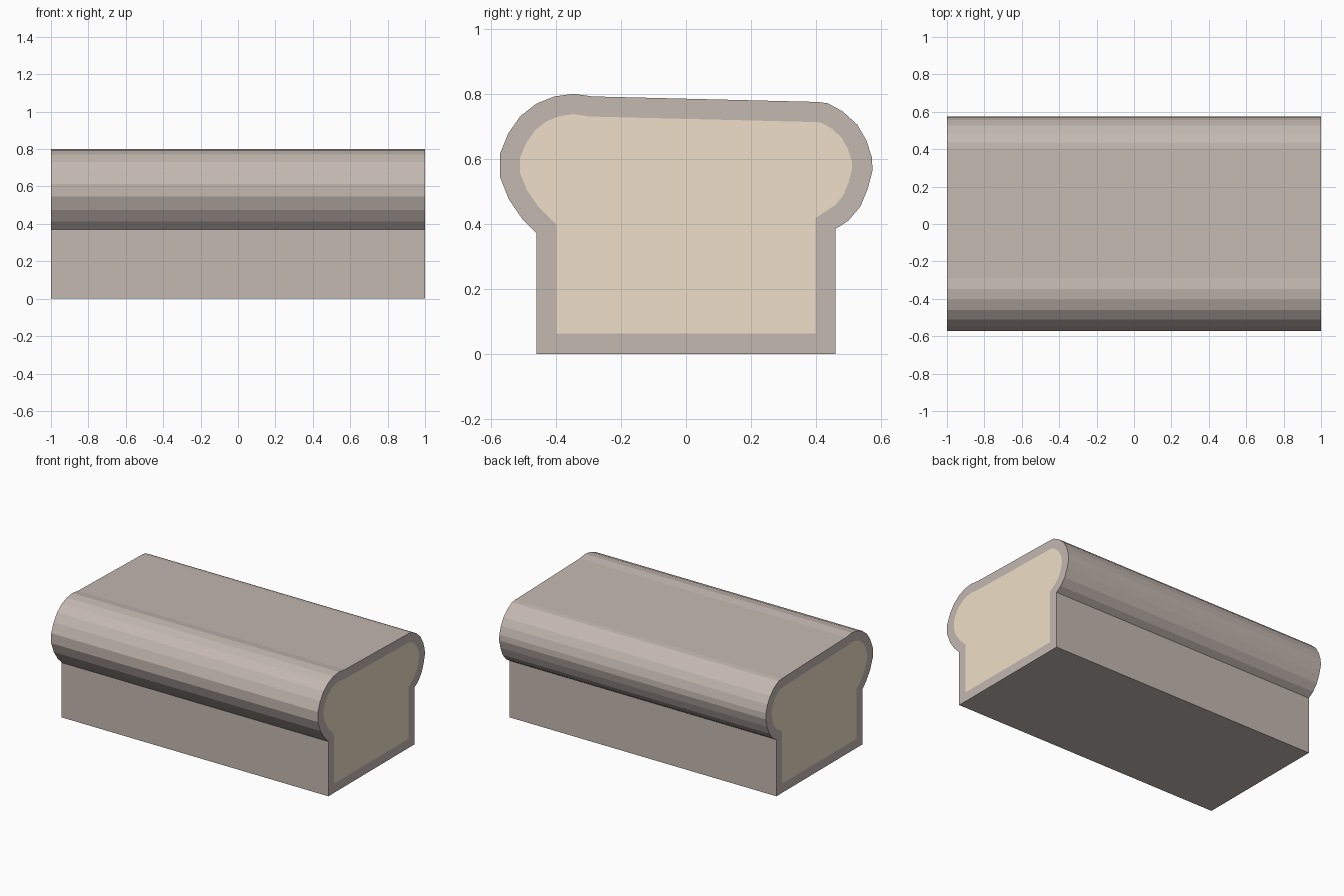
import bpy
import bmesh
from mathutils import Vector
from mathutils.geometry import intersect_line_line_2d

if "Cube" in bpy.data.objects:
    bpy.data.objects.remove(bpy.data.objects["Cube"])

HALF_LENGTH = 1.0
CRUST = 0.062

# Loaf cross-section (y, z), counter-clockwise from the lower left corner
outer = [Vector(p) for p in [
    (-0.46, 0.0), (0.46, 0.0), (0.46, 0.384),
    (0.50, 0.41), (0.537, 0.454), (0.56, 0.51), (0.574, 0.565), (0.572, 0.604),
    (0.555, 0.657), (0.527, 0.705), (0.482, 0.746), (0.436, 0.771), (0.405, 0.775),
    (-0.288, 0.792), (-0.347, 0.80), (-0.405, 0.792), (-0.46, 0.77), (-0.51, 0.731),
    (-0.547, 0.678), (-0.573, 0.614), (-0.573, 0.546), (-0.545, 0.475),
    (-0.503, 0.414), (-0.46, 0.371)]]


def inset(points, dist):
    """Mitred inward offset of a closed counter-clockwise outline."""
    result = []
    for i, p in enumerate(points):
        d1 = (p - points[i - 1]).normalized()
        d2 = (points[(i + 1) % len(points)] - p).normalized()
        n1, n2 = Vector((-d1.y, d1.x)), Vector((-d2.y, d2.x))
        result.append(p + (n1 + n2) * dist / (1 + n1.dot(n2)))
    return result


def make_object(name, bm, color):
    bmesh.ops.recalc_face_normals(bm, faces=bm.faces)
    mesh = bpy.data.meshes.new(name)
    bm.to_mesh(mesh)
    bm.free()
    mat = bpy.data.materials.new(name)
    mat.diffuse_color = color
    mat.use_nodes = True
    mat.node_tree.nodes["Principled BSDF"].inputs["Base Color"].default_value = mat.diffuse_color
    mesh.materials.append(mat)
    obj = bpy.data.objects.new(name, mesh)
    bpy.context.collection.objects.link(obj)


def ring(bm, points, x):
    return [bm.verts.new((x, p.x, p.y)) for p in points]


def bridge(bm, a, b):
    for i in range(len(a)):
        bm.faces.new((a[i - 1], a[i], b[i], b[i - 1]))


inner = inset(outer, CRUST)

# Crust: outer skin with a rim around each cut end
bm = bmesh.new()
loops = [ring(bm, inner, -HALF_LENGTH), ring(bm, outer, -HALF_LENGTH),
         ring(bm, outer, HALF_LENGTH), ring(bm, inner, HALF_LENGTH)]
for a, b in zip(loops, loops[1:]):
    bridge(bm, a, b)
make_object("crust", bm, (0.55, 0.48, 0.44, 1))

# Crumb: solid core flush with the cut ends
bm = bmesh.new()
left, right = ring(bm, inner, -HALF_LENGTH), ring(bm, inner, HALF_LENGTH)
bridge(bm, left, right)
bm.faces.new(left)
bm.faces.new(right)
make_object("crumb", bm, (0.86, 0.74, 0.58, 1))
